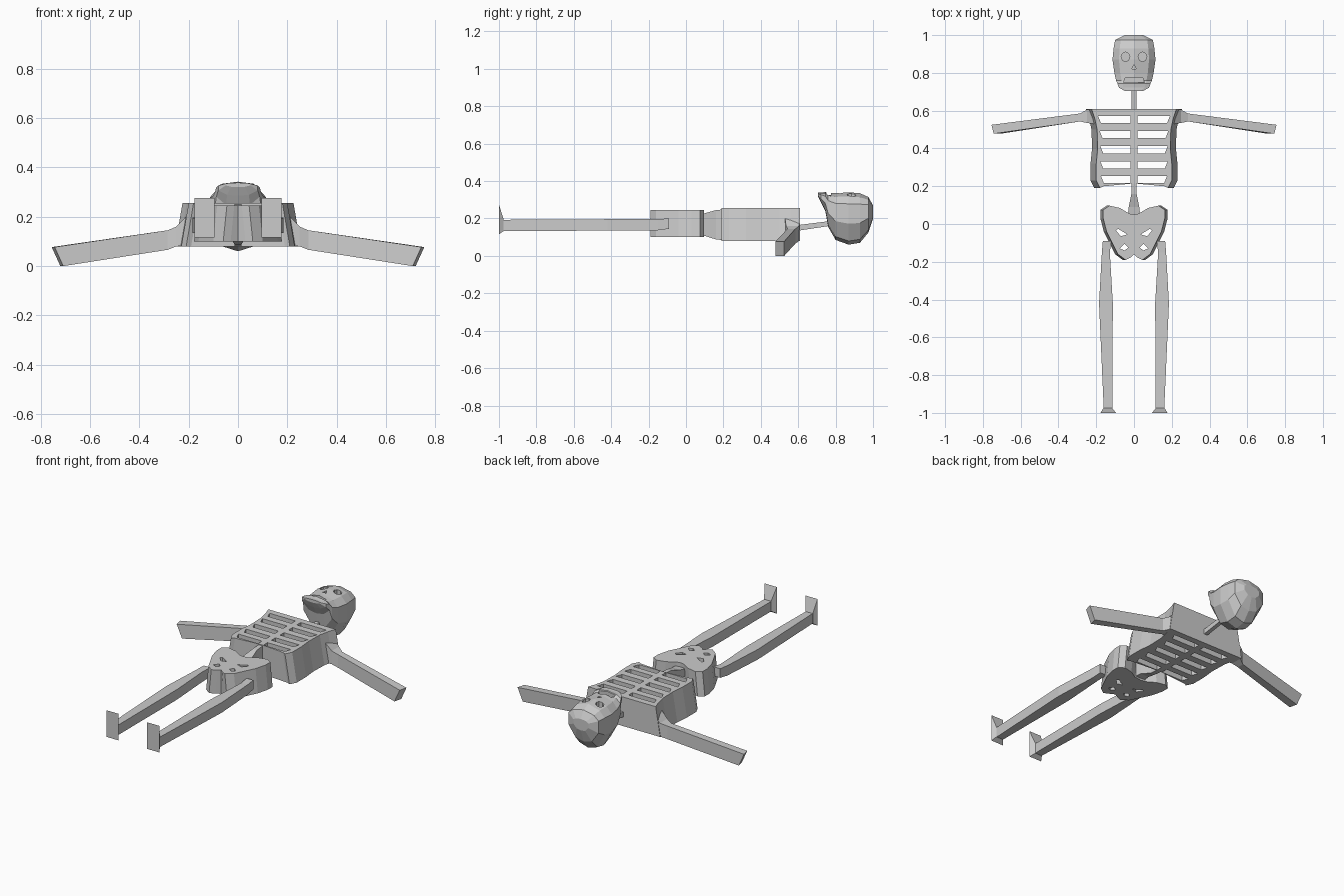
import bpy, bmesh, math

if "Cube" in bpy.data.objects:
    bpy.data.objects.remove(bpy.data.objects["Cube"])

bone = bpy.data.materials.new("bone_grey")
bone.diffuse_color = (0.6, 0.6, 0.6, 1)
bone.use_nodes = True
bone.node_tree.nodes["Principled BSDF"].inputs["Base Color"].default_value = bone.diffuse_color


def loft(name, rings):
    """Skin a closed solid through rings that share a point count."""
    bm = bmesh.new()
    vs = [[bm.verts.new(p) for p in r] for r in rings]
    n = len(vs[0])
    for a, b in zip(vs, vs[1:]):
        for i in range(n):
            j = (i + 1) % n
            bm.faces.new((a[i], a[j], b[j], b[i]))
    bm.faces.new(vs[0])
    bm.faces.new(vs[-1])
    bmesh.ops.recalc_face_normals(bm, faces=bm.faces)
    me = bpy.data.meshes.new(name)
    bm.to_mesh(me)
    bm.free()
    me.materials.append(bone)
    ob = bpy.data.objects.new(name, me)
    bpy.context.collection.objects.link(ob)
    return ob


def slab(name, outline, z0, z1, inset=0.0):
    """Extrude an outline upward, drawing the top in sideways by inset."""
    def pull(x):
        return math.copysign(max(abs(x) - inset, 0), x)
    return loft(name, [[(x, y, z0) for x, y in outline],
                       [(pull(x), y, z1) for x, y in outline]])


def both(half):
    """Mirror a half outline whose first and last points sit on x = 0."""
    return half + [(-p[0], *p[1:]) for p in reversed(half[1:-1])]


def cut(ob, cutters):
    """Subtract the cutters from ob, then discard them."""
    for c in cutters:
        c.hide_render = True
        m = ob.modifiers.new("cut", 'BOOLEAN')
        m.operation, m.solver, m.object = 'DIFFERENCE', 'EXACT', c
    bpy.context.view_layer.update()
    me = bpy.data.meshes.new_from_object(
        ob.evaluated_get(bpy.context.evaluated_depsgraph_get()))
    ob.modifiers.clear()
    ob.data = me
    for c in cutters:
        bpy.data.objects.remove(c)


def box_ring(axis, t, a0, a1, z0, z1):
    """Rectangular section across the x or y axis."""
    pts = [(a0, z0), (a1, z0), (a1, z1), (a0, z1)]
    return [(t, a, z) if axis == 'x' else (a, t, z) for a, z in pts]


# Rib cage with rows of open slots
cage = slab("rib_cage", both([(0, .61), (.255, .61), (.238, .56), (.225, .5),
            (.222, .4), (.23, .32), (.23, .23), (.21, .19), (.19, .2), (0, .215)]),
            .08, .255, .03)
slots = []
for i, y in enumerate((.553, .474, .393, .312, .236)):
    for s in (-1, 1):
        w = (.19, .182, .178, .178, .175)[i]
        slots.append(slab("slot_cutter", [(s * .018, y - .019), (s * (w - .015), y - .019),
                     (s * w, y + .019), (s * .018, y + .019)], 0, .35))
cut(cage, slots)

# Pelvis with open holes
pelvis = slab("pelvis", both([(0, .05), (.04, .055), (.09, .085), (.145, .097),
              (.178, .075), (.178, .03), (.16, -.04), (.125, -.11), (.1, -.16),
              (.06, -.19), (.03, -.175), (0, -.16)]), .10, .245, .015)
holes = []
for s in (-1, 1):
    holes.append(slab("hole_cutter", [(s * x, y) for x, y in
                 ((.035, -.055), (.07, -.065), (.095, -.035), (.085, -.025))], 0, .35))
    holes.append(slab("hole_cutter", [(s * x, y) for x, y in
                 ((.03, -.125), (.05, -.14), (.075, -.13), (.05, -.105))], 0, .35))
cut(pelvis, holes)

# Spine and neck
loft("lower_spine", [box_ring('y', .05, -.032, .032, .11, .22),
                     box_ring('y', .09, -.028, .028, .11, .225),
                     box_ring('y', .16, -.014, .014, .088, .245),
                     box_ring('y', .225, -.014, .014, .082, .25)])
loft("neck", [box_ring('y', .60, -.012, .012, .135, .165),
              box_ring('y', .80, -.012, .012, .165, .19)])


# Skull: sections from chin to crown
def skull_ring(y, w, zt, zb):
    h = zt - zb
    return [(x, y, z) for x, z in both([
        (0, zt), (.7 * w, zt - .08 * h), (w, zt - .22 * h),
        (w, zb + .4 * h), (.55 * w, zb + .07 * h), (0, zb)])]


skull = loft("skull", [skull_ring(*r) for r in (
    (.705, .05, .338, .32), (.722, .08, .338, .285), (.745, .088, .342, .24),
    (.76, .095, .335, .155), (.80, .104, .336, .085), (.87, .114, .34, .06),
    (.93, .108, .335, .07), (.975, .1, .315, .125), (1.0, .05, .27, .2))])
face = [slab("eye_cutter", [(s * .045 + .023 * math.cos(a * math.pi / 4),
             .885 + .025 * math.sin(a * math.pi / 4)) for a in range(8)], .26, .4)
        for s in (-1, 1)]
face.append(slab("nose_cutter", [(-.012, .82), (.012, .82), (0, .845)], .31, .4))
face.append(slab("mouth_cutter", [(-.055, .75), (.055, .75), (.045, .775),
                                  (-.045, .775)], .305, .4))
cut(skull, face)

for s, side in ((-1, "left"), (1, "right")):
    # Arm: flared shoulder, then a straight drooping bone
    arm = loft(side + "_arm", [box_ring('x', s * .21, .53, .608, .082, .2),
                               box_ring('x', s * .25, .535, .605, .08, .16),
                               box_ring('x', s * .285, .543, .585, .066, .145),
                               box_ring('x', s * .74, .478, .525, 0, .077)])
    for v in arm.data.vertices:  # slanted wrist end
        if abs(v.co.x) > .7:
            v.co.x = s * ((.755 if v.co.z > .05 else .72) - (.012 if v.co.y < .5 else 0))
    # Leg
    loft(side + "_leg", [box_ring('y', y, s * a, s * b, z0, z1) for y, a, b, z0, z1 in (
        (-.09, .12, .165, .145, .2), (-.15, .128, .17, .137, .197),
        (-.42, .112, .185, .135, .196), (-.98, .115, .16, .133, .193))])
    # Foot: short wedge flaring to an upright sole
    loft(side + "_foot", [box_ring('y', -.975, s * .115, s * .162, .133, .195),
                          box_ring('y', -1.0, s * .095, s * .177, .115, .275)])
